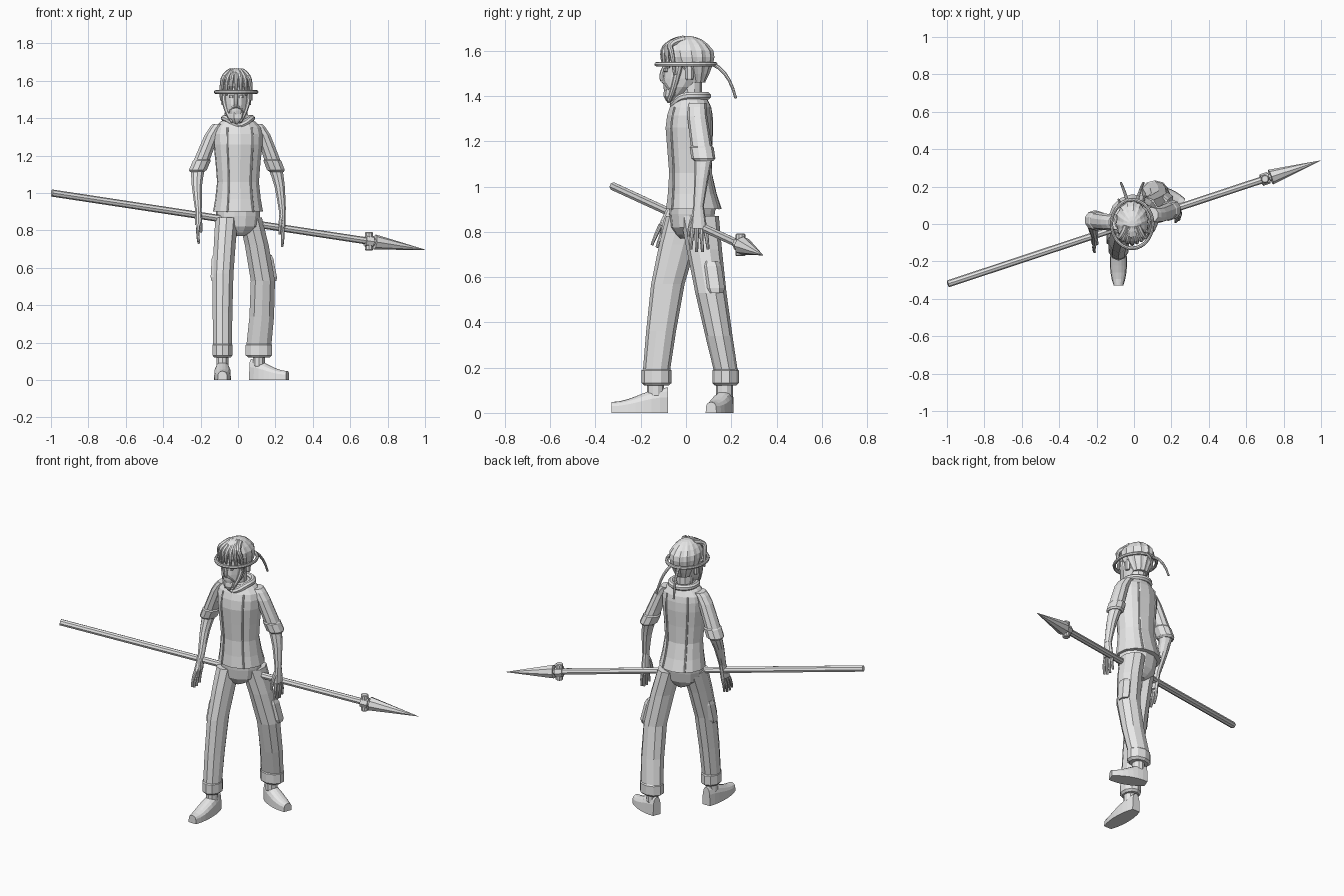
import bpy, bmesh, math
from mathutils import Vector

if "Cube" in bpy.data.objects:
    bpy.data.objects.remove(bpy.data.objects["Cube"], do_unlink=True)

SHADE = 0.8
plain_grey = bpy.data.materials.new("plain_grey")
plain_grey.use_nodes = True
plain_grey.diffuse_color = (SHADE, SHADE, SHADE, 1)
principled = plain_grey.node_tree.nodes["Principled BSDF"]
principled.inputs["Base Color"].default_value = plain_grey.diffuse_color


def point(x=0, y=0, z=0):
    return Vector((x, y, z))


def section(z, wide, deep, x=0, y=0):
    """Level oval: centre and half sizes."""
    return Vector((x, y, z, wide, deep))


def place(name, data):
    data.materials.append(plain_grey)
    obj = bpy.data.objects.new(name, data)
    bpy.context.collection.objects.link(obj)
    return obj


def skin(name, rings):
    """Join equal rings of points into a capped solid."""
    bm = bmesh.new()
    rows = [[bm.verts.new(co) for co in ring] for ring in rings]
    for lower, upper in zip(rows, rows[1:]):
        for i in range(len(lower)):
            bm.faces.new((lower[i - 1], lower[i], upper[i], upper[i - 1]))
    bm.faces.new(rows[0])
    bm.faces.new(rows[-1])
    bmesh.ops.recalc_face_normals(bm, faces=bm.faces)
    mesh = bpy.data.meshes.new(name)
    bm.to_mesh(mesh)
    bm.free()
    place(name, mesh)


def smoothed(keys):
    """Add one softly curved section between each pair of keys."""
    rows = []
    for before, low, high, after in zip(keys[:1] + keys, keys, keys[1:], keys[2:] + keys[-1:]):
        rows += [low, (9 * (low + high) - before - after) / 16]
    return rows + keys[-1:]


def around(row, angle, turn=0, scale=1):
    """Point on the rim of an oval section."""
    x, y, z, wide, deep = row
    u, v = wide * scale * math.cos(angle), deep * scale * math.sin(angle)
    return point(x + u * math.cos(turn) - v * math.sin(turn),
                 y + u * math.sin(turn) + v * math.cos(turn), z)


def loft(name, keys, sides=12, ridge=0, turn=0):
    skin(name, [[around(row, math.tau * (i + 0.5) / sides, turn, 1 - ridge * (i % 2))
                 for i in range(sides)] for row in smoothed(keys)])


def limb(name, joints, start, end, sides=10):
    """Loft through joints; start and end are (wide, deep)."""
    keys = []
    for i, joint in enumerate(joints):
        size = Vector(start).lerp(Vector(end), i / (len(joints) - 1))
        keys.append(section(joint.z, size.x, size.y, joint.x, joint.y))
    loft(name, keys, sides)


def pad(name, centre, wide, deep, tall, sides=10, lean=point()):
    """Low block with rounded ends, for cuffs, pockets and knots."""
    skin(name, [[around(section(centre.z + t * tall, wide * k, deep * k,
                                centre.x + t * lean.x, centre.y + t * lean.y),
                        math.tau * (i + 0.5) / sides) for i in range(sides)]
                for t, k in ((-1, 0.8), (-0.7, 1), (0.7, 1), (1, 0.8))])


def strand(name, path, radius, tip=1.0):
    """Round rod or lock of hair along a path, tapering to tip."""
    curve = bpy.data.curves.new(name, "CURVE")
    curve.dimensions = "3D"
    curve.bevel_depth = radius
    curve.bevel_resolution = 2
    curve.resolution_u = 3
    curve.use_fill_caps = True
    spline = curve.splines.new("NURBS")
    spline.points.add(len(path) - 1)
    for i, (knot, co) in enumerate(zip(spline.points, path)):
        knot.co = (*co, 1)
        knot.radius = 1 + (tip - 1) * i / (len(path) - 1)
    spline.use_endpoint_u = True
    spline.order_u = min(3, len(path))
    spline.use_smooth = False
    place(name, curve)


# Shirt, turned a little so the left shoulder trails
TWIST = 0.12
hem = section(z=.9, wide=.135, deep=.124, y=.035)
waist = section(z=1.06, wide=.113, deep=.095, y=.02)
chest = section(z=1.26, wide=.132, deep=.106, y=.015)
shoulders = section(z=1.35, wide=.125, deep=.092, y=.02)
nape = section(z=1.4, wide=.065, deep=.065, y=.02)
shirt = [hem, waist, chest, shoulders, nape]
loft("shirt", shirt, sides=14, turn=TWIST)

# Raised seams run down the front and back of the shirt
for face, tilt in (("front", -1), ("back", 1)):
    for side, sway in (("right", -1), ("left", 1)):
        angle = tilt * (math.pi / 2 - sway * 0.55)
        strand(f"{side}_{face}_seam", [around(row, angle, TWIST) for row in smoothed(shirt[:-1])], .005)

# Collar dips to a V at the throat
collar = []
for i in range(17):
    angle = math.tau * i / 16 - math.pi / 2
    rim = around(nape, angle, TWIST, scale=1.15)
    rim.z -= .04 * max(0, -math.sin(angle)) ** 4
    collar.append(rim)
strand("collar", collar, .018)

# Trousers
loft("trouser_hips", [section(z=.77, wide=.03, deep=.05, y=.025),
                      section(z=.82, wide=.11, deep=.09, y=.025),
                      section(z=.93, wide=.12, deep=.105, y=.03)], turn=TWIST)


def leg(side, hip, knee, shin, thick, thin, pocket, heading, length):
    limb(side + "_trouser_leg", [hip, knee, shin], thick, thin)
    wide, deep = thin
    cuff = shin - point(z=.03)
    pad(side + "_trouser_cuff", cuff, wide * 1.06, deep * 1.1, .04)
    pad(side + "_pocket", pocket, .033, .044, .07, sides=6, lean=(hip - knee) * 0.2)
    # Ankle and low, round-toed shoe
    ankle = point(shin.x, shin.y - .005, .12)
    pad(side + "_ankle", ankle, .034, .038, .06)
    forward = point(math.sin(heading), -math.cos(heading))
    across = point(forward.y, -forward.x)
    rings = []
    for i in range(8):
        t = i / 7
        middle = point(ankle.x, ankle.y) + forward * length * (t - 0.22)
        high = .08 + .032 * math.cos(math.pi * t)
        half = .046 * math.sqrt(math.sin(math.pi * (0.1 + 0.8 * t)))
        arch = [math.pi * k / 8 for k in range(9)]
        rings.append([middle + across * half * math.cos(a) + point(z=high * math.sin(a) ** 0.5 if 0 < a < math.pi else 0)
                      for a in arch])
    skin(side + "_shoe", rings)


leg("right", hip=point(-.06, 0, .87), knee=point(-.08, -.08, .57), shin=point(-.083, -.13, .19),
    thick=(.064, .088), thin=(.053, .06), pocket=point(-.115, -.07, .6), heading=0, length=.25)
leg("left", hip=point(.065, .06, .87), knee=point(.133, .11, .53), shin=point(.112, .175, .19),
    thick=(.066, .085), thin=(.07, .053), pocket=point(.17, .12, .6), heading=1.2, length=.21)


def arm(side, out, shoulder, elbow, wrist, tip):
    inner = shoulder + point(-out * .04, 0, .06)
    limb(side + "_sleeve", [inner, shoulder, elbow], (.035, .04), (.046, .048))
    cuff = elbow.lerp(shoulder, 0.15)
    pad(side + "_sleeve_cuff", cuff, .05, .053, .035, lean=(shoulder - elbow) * 0.2)
    limb(side + "_forearm", [elbow, elbow.lerp(wrist, 0.4) + point(out * .006), wrist],
         (.038, .04), (.02, .023))
    knuckles = wrist.lerp(tip, 0.45)
    limb(side + "_palm", [wrist, wrist.lerp(knuckles, 0.5), knuckles], (.018, .024), (.02, .036))
    for i in range(4):
        spread = point(y=(i - 1.5) * .018)
        reach = 0.95 - 0.1 * abs(i - 1.5)
        middle = knuckles.lerp(tip, reach / 2) + spread * 1.3 + point(out * .008)
        strand(f"{side}_finger_{i + 1}",
               [knuckles + spread, middle, knuckles.lerp(tip, reach) + spread * 1.4], .011, tip=0.6)
    thumb = wrist.lerp(tip, 0.1) - point(y=.01)
    strand(side + "_thumb", [thumb, thumb - point(out * .014, .03, .05),
                             thumb - point(out * .014, .035, .11)], .014, tip=0.5)


arm("right", -1, shoulder=point(-.14, .01, 1.31), elbow=point(-.215, .02, 1.12),
    wrist=point(-.212, -.055, .92), tip=point(-.21, -.12, .72))
arm("left", 1, shoulder=point(.135, .05, 1.31), elbow=point(.203, .077, 1.12),
    wrist=point(.237, .055, .91), tip=point(.235, .06, .7))

# Head and neck
MID = -.01
limb("neck", [point(MID, .025, 1.36), point(MID, .02, 1.5)], (.048, .048), (.046, .05))
loft("head", [section(z=1.39, wide=.026, deep=.028, x=MID, y=-.06),
              section(z=1.44, wide=.056, deep=.07, x=MID, y=-.03),
              section(z=1.52, wide=.068, deep=.098, x=MID),
              section(z=1.62, wide=.06, deep=.085, x=MID)], sides=14)
brow = point(MID, -.092, 1.53)
strand("nose", [brow, brow - point(y=.022, z=.04), brow - point(y=.012, z=.06)], .011)

# Eyes, ears, moustache and sideburns on each side
for side, out in (("right", -1), ("left", 1)):
    pad(side + "_eye", point(MID + out * .026, -.087, 1.515), .013, .012, .008)
    pad(side + "_ear", point(MID + out * .07, .015, 1.5), .012, .018, .03, sides=6)
    strand(side + "_moustache", [point(MID, -.1, 1.465), point(MID + out * .025, -.095, 1.46),
                                 point(MID + out * .04, -.075, 1.43)], .009, tip=0.5)
    strand(side + "_sideburn", [point(MID + out * .066, -.03, 1.54), point(MID + out * .065, -.045, 1.45),
                                point(MID + out * .02, -.075, 1.38)], .017, tip=0.6)
loft("beard", [section(z=1.37, wide=.01, deep=.012, x=MID, y=-.07),
               section(z=1.4, wide=.04, deep=.036, x=MID, y=-.065),
               section(z=1.435, wide=.048, deep=.046, x=MID, y=-.05)], ridge=.1)

# Hair: ridged cap with locks swept over the brow
loft("hair_cap", [section(z=1.46, wide=.05, deep=.045, x=MID, y=.04),
                  section(z=1.54, wide=.083, deep=.1, x=MID, y=.02),
                  section(z=1.6, wide=.086, deep=.112, x=MID, y=.01),
                  section(z=1.65, wide=.05, deep=.07, x=MID),
                  section(z=1.665, wide=.015, deep=.02, x=MID)], sides=28, ridge=.06)
for i in range(7):
    fan = (i - 3) / 3
    back = fan * fan * .05
    strand(f"hair_lock_{i + 1}", [point(MID + fan * .03, -.01, 1.65), point(MID + fan * .06, -.08, 1.635),
                                  point(MID + fan * .08, back - .11, 1.59),
                                  point(MID + fan * .08, back - .1, 1.545 - back)], .018, tip=0.4)

# Headband ring with two loose ends behind
bpy.ops.mesh.primitive_torus_add(location=(MID, 0, 1.54), major_radius=.13, minor_radius=.01,
                                 major_segments=28, minor_segments=8)
headband = bpy.context.object
headband.name = "headband"
headband.scale.x = 0.85
headband.data.materials.append(plain_grey)
for side, out in (("right", -1), ("left", 1)):
    knot = point(MID + out * .025, .12, 1.54)
    strand(side + "_band_tail", [knot, knot + point(out * .02, .07, -.03),
                                 knot + point(out * .035, .1, -.15)], .009, tip=0.7)

# Spear slung level through both hands
butt, tip = point(-.995, -.32, 1), point(1, .34, .697)
strand("spear_shaft", [butt, butt.lerp(tip, 0.88)], .019)
strand("spear_head", [butt.lerp(tip, 0.865), tip], .041, tip=0.02)
strand("spear_binding", [butt.lerp(tip, 0.84), butt.lerp(tip, 0.86)], .032)
for name, lift in (("upper", .034), ("lower", -.034)):
    pad(name + "_spear_knot", butt.lerp(tip, 0.85) + point(z=lift), .022, .022, .016)
